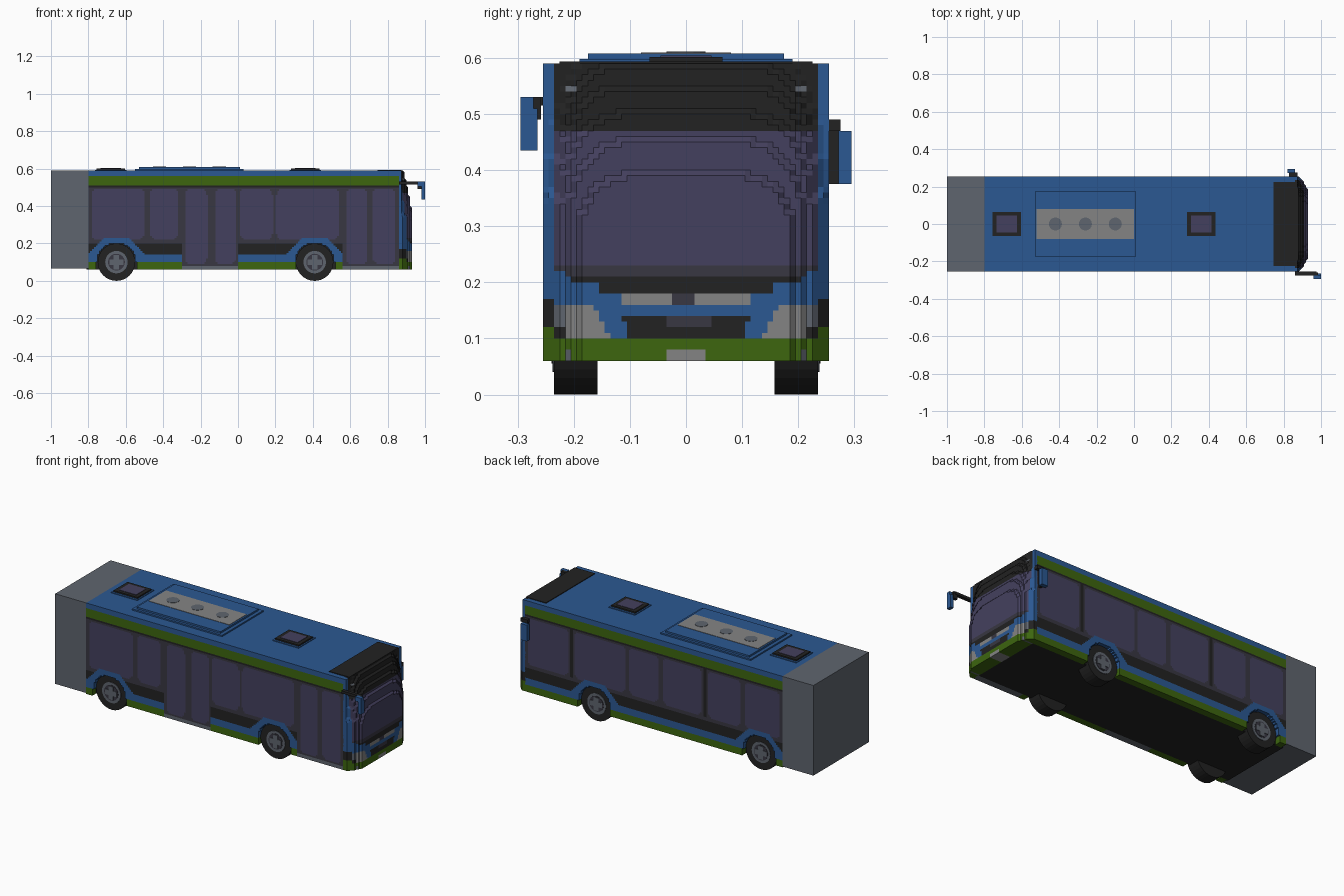
import bpy, bmesh, math

cube = bpy.data.objects.get("Cube")
if cube:
    bpy.data.objects.remove(cube, do_unlink=True)


def linear(c):
    c /= 255
    return c / 12.92 if c <= 0.04045 else ((c + 0.055) / 1.055) ** 2.4


PALETTE = {
    "blue": (43, 88, 146), "green": (61, 102, 15), "black": (34, 34, 34),
    "glass": (68, 64, 94), "frame": (56, 55, 66), "grey": (95, 101, 110),
    "silver": (132, 132, 132),
}
NAMES = list(PALETTE)
MATS = {}
for name, rgb in PALETTE.items():
    m = bpy.data.materials.new(name)
    m.use_nodes = True
    col = [linear(c) for c in rgb] + [1]
    m.diffuse_color = col
    m.node_tree.nodes["Principled BSDF"].inputs["Base Color"].default_value = col
    MATS[name] = m


def finish(name, bm, mats):
    me = bpy.data.meshes.new(name)
    bm.to_mesh(me)
    bm.free()
    for m in mats:
        me.materials.append(MATS[m])
    ob = bpy.data.objects.new(name, me)
    bpy.context.collection.objects.link(ob)
    return ob


def box(name, mat, x, y, z):
    """Box from three (low, high) ranges."""
    bm = bmesh.new()
    bmesh.ops.create_cube(bm, size=1)
    for v in bm.verts:
        for i, (lo, hi) in enumerate((x, y, z)):
            v.co[i] = lo + (hi - lo) * (v.co[i] + 0.5)
    return finish(name, bm, [mat])


def disc(name, mat, centre, r, depth, axis="Y", sides=32):
    bm = bmesh.new()
    bmesh.ops.create_cone(bm, cap_ends=True, segments=sides, radius1=r, radius2=r, depth=depth)
    ob = finish(name, bm, [mat])
    ob.location = centre
    if axis == "Y":
        ob.rotation_euler = (math.pi / 2, 0, 0)
    return ob


def panel(name, u0, u1, v0, v1, place, paint, back):
    """Fine grid coloured by a rule, open where the rule gives None, with its rims closed inward."""
    step = 0.01
    nu, nv = round((u1 - u0) / step), round((v1 - v0) / step)
    bm = bmesh.new()
    grid = [[bm.verts.new(place(u0 + i * step, v0 + j * step)) for j in range(nv + 1)]
            for i in range(nu + 1)]
    for i in range(nu):
        for j in range(nv):
            mat = paint(u0 + (i + 0.5) * step, v0 + (j + 0.5) * step)
            if mat:
                f = bm.faces.new((grid[i][j], grid[i + 1][j], grid[i + 1][j + 1], grid[i][j + 1]))
                f.material_index = NAMES.index(mat)
    inner = {}
    for e in [e for e in bm.edges if e.is_boundary]:
        loop = e.link_loops[0]
        a, b = loop.vert, loop.link_loop_next.vert
        for v in (a, b):
            if v not in inner:
                inner[v] = bm.verts.new(back(v.co))
        f = bm.faces.new((b, a, inner[a], inner[b]))
        f.material_index = loop.face.material_index
    bmesh.ops.delete(bm, geom=[v for v in bm.verts if not v.link_faces], context="VERTS")
    return finish(name, bm, NAMES)


WHEELS = (-0.65, 0.41)
DOORS = ((-0.30, 0.0), (0.56, 0.86))
# Window spans: x low, x high, z low
RIGHT_GLASS = ((-0.785, -0.50, 0.22), (-0.47, -0.32, 0.22), (-0.285, -0.165, 0.09),
               (-0.125, -0.01, 0.09), (0.01, 0.185, 0.22), (0.205, 0.54, 0.22),
               (0.575, 0.695, 0.09), (0.72, 0.845, 0.09))
LEFT_GLASS = ((-0.785, -0.56, 0.22), (-0.53, -0.32, 0.22), (-0.28, -0.03, 0.22),
              (0.0, 0.19, 0.22), (0.21, 0.54, 0.22), (0.58, 0.845, 0.22))


def in_rounded(x, z, x0, x1, z0, z1, r=0.035):
    dx = max(x0 + r - x, x - x1 + r, 0)
    dz = max(z0 + r - z, z - z1 + r, 0)
    return math.hypot(dx, dz) < r


def side_paint(x, z, right):
    d = min(abs(x - w) for w in WHEELS)
    if math.hypot(d, z - 0.1) < 0.105 or (z < 0.1 and d < 0.105):
        return None
    if z > 0.555:
        return "blue"
    if z > 0.51:
        return "green"
    if z > 0.50:
        return "black"
    door = right and any(a < x < b for a, b in DOORS)
    if not door:
        if z < 0.10:
            return "green"
        if z < 0.14 or z < 0.235 - 1.1 * max(0, d - 0.065):
            return "blue"
        if z < 0.20:
            return "black"
    elif z < 0.08:
        return "grey"
    for x0, x1, z0 in RIGHT_GLASS if right else LEFT_GLASS:
        if in_rounded(x, z, x0, x1, z0, 0.492):
            return "glass"
    if not right and z > 0.22 and min(abs(x - 0.56), abs(x + 0.30)) < 0.006:
        return "black"
    return "frame"


# Painted side walls with open wheel arches
for s, name in ((-1, "right_side_wall"), (1, "left_side_wall")):
    ends = (-0.80, 0.86) if s < 0 else (-0.86, 0.80)
    panel(name, *ends, 0.06, 0.59,
          lambda u, z: (-s * u, s * 0.255, z),
          lambda u, z: side_paint(-s * u, z, s < 0),
          lambda co: (co.x, s * 0.215, co.z))


def front_place(y, z):
    rise = max(0, (z - 0.29) / 0.3)
    x = 0.935 - 0.05 * rise ** 1.5 - 0.05 * (abs(y) / 0.25) ** 6
    return (max(0.875, round(x, 2)), y, z)


def front_paint(y, z):
    a = abs(y)
    if a > 0.235:
        return "green" if z < 0.12 else "black" if z < 0.175 else "blue"
    if z < 0.10:
        if z < 0.08 and a < 0.038:
            return "silver"
        return "grey" if z < 0.08 and 0.2 < a < 0.215 else "green"
    if z > 0.47:
        return "grey" if abs(a - 0.205) < 0.006 and abs(z - 0.545) < 0.006 else "black"
    if z > 0.21:
        if a > 0.215 and z < 0.225:
            return "blue"
        return "frame" if z < 0.23 else "glass"
    if z > 0.18:                                        # lower windscreen trim
        return "black" if a < (0.155 if z < 0.20 else 0.21) else "blue"
    if z > 0.16 and a < 0.117:                          # badge-free trim bar
        return "frame" if a < 0.02 else "silver"
    if z < 0.14 and a < 0.10 + (z - 0.10) * 0.3:        # grille
        return "frame" if a < 0.04 and z > 0.12 else "black"
    if z < 0.16 and a > 0.135 + (z - 0.10) * 0.5:       # headlights
        if z < 0.12 and a > 0.215:
            return "black"
        return "silver" if a < 0.215 else "grey"
    return "blue"


# Curved front end
panel("front_end", -0.255, 0.255, 0.06, 0.59, front_place, front_paint,
      lambda co: (0.855, co.y, co.z))

# Body core, roof and rear block
box("body_core", "black", (-0.81, 0.86), (-0.22, 0.22), (0.061, 0.58))
box("front_floor", "black", (0.85, 0.875), (-0.25, 0.25), (0.061, 0.09))
box("front_floor_centre", "black", (0.85, 0.925), (-0.19, 0.19), (0.0605, 0.09))
box("roof", "blue", (-0.80, 0.86), (-0.25, 0.25), (0.56, 0.59))
box("front_roof_cap", "black", (0.745, 0.875), (-0.225, 0.225), (0.57, 0.594))
box("rear_block", "grey", (-1.0, -0.80), (-0.255, 0.255), (0.065, 0.59))

# Roof unit with panel and fans
box("roof_unit_base", "blue", (-0.55, 0.03), (-0.19, 0.19), (0.585, 0.598))
box("roof_unit", "blue", (-0.53, 0.01), (-0.175, 0.175), (0.59, 0.608))
box("roof_unit_panel", "silver", (-0.52, 0.0), (-0.08, 0.08), (0.60, 0.610))
for x in (-0.42, -0.26, -0.10):
    disc("roof_fan", "grey", (x, 0, 0.606), 0.035, 0.011, "Z", 16)

# Roof hatches
for x in (-0.68, 0.36):
    box("hatch_base", "blue", (x - 0.085, x + 0.085), (-0.077, 0.077), (0.585, 0.594))
    box("hatch_frame", "black", (x - 0.077, x + 0.077), (-0.065, 0.065), (0.585, 0.602))
    box("hatch_glass", "glass", (x - 0.055, x + 0.055), (-0.045, 0.045), (0.595, 0.604))

# Wheels
for x in WHEELS:
    for s in (-1, 1):
        disc("tyre", "black", (x, s * 0.1965, 0.1), 0.1, 0.077)
        disc("wheel_rim", "grey", (x, s * 0.232, 0.1), 0.06, 0.012)
        disc("wheel_recess", "frame", (x, s * 0.234, 0.1), 0.045, 0.012)
        ys = sorted((s * 0.225, s * 0.243))
        box("hub_bar", "grey", (x - 0.038, x + 0.038), ys, (0.085, 0.115))
        box("hub_bar", "grey", (x - 0.015, x + 0.015), ys, (0.062, 0.138))

# Mirrors
box("right_mirror_arm", "black", (0.86, 0.975), (-0.275, -0.255), (0.515, 0.53))
box("right_mirror_bracket", "black", (0.96, 0.985), (-0.275, -0.258), (0.49, 0.53))
box("right_mirror_top", "blue", (0.96, 1.0), (-0.295, -0.272), (0.505, 0.53))
box("right_mirror", "blue", (0.98, 1.0), (-0.295, -0.265), (0.435, 0.51))
box("left_mirror_arm", "black", (0.83, 0.875), (0.25, 0.275), (0.47, 0.49))
box("left_mirror_back", "black", (0.835, 0.85), (0.255, 0.275), (0.375, 0.475))
box("left_mirror", "blue", (0.82, 0.86), (0.272, 0.295), (0.375, 0.47))
